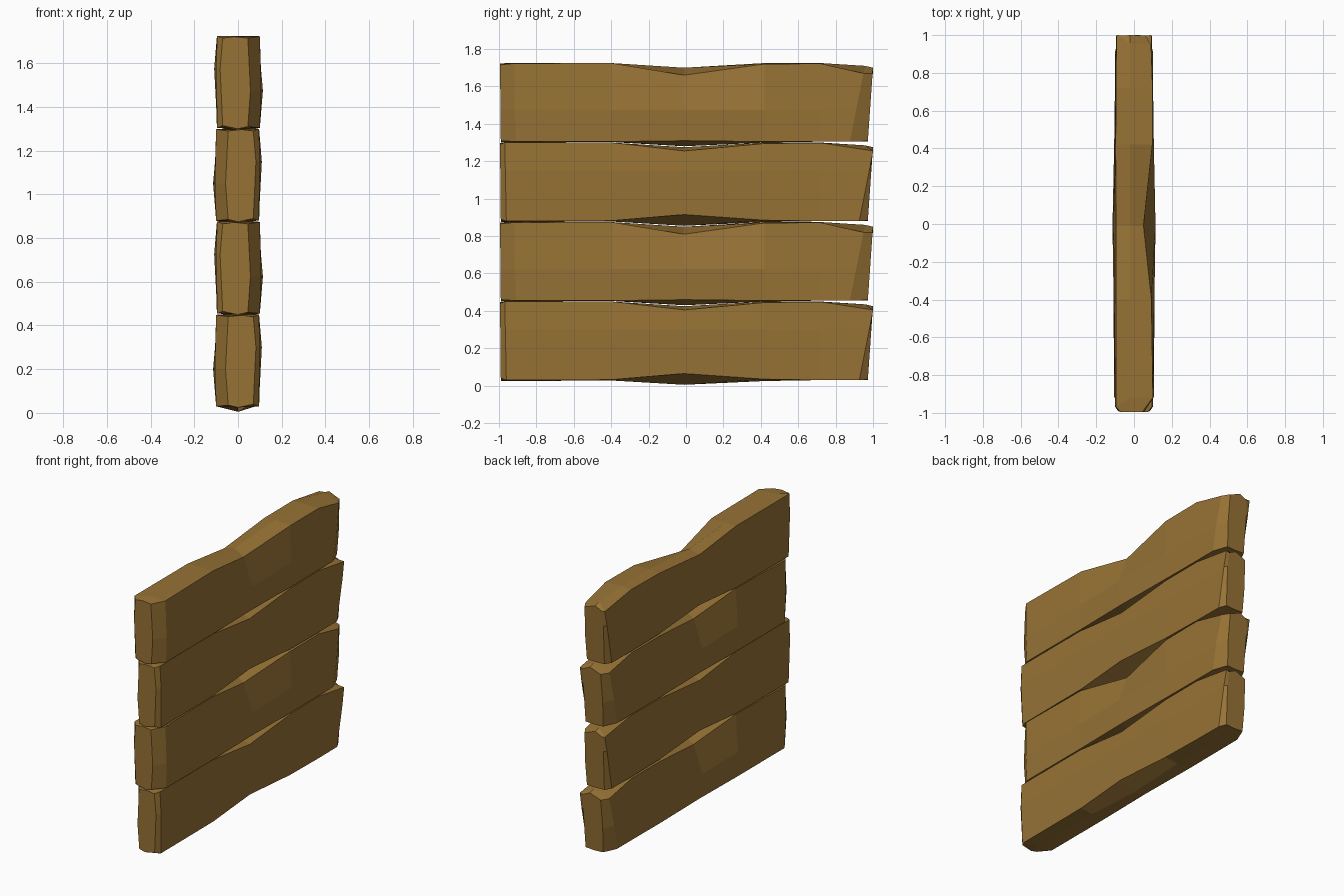
import bpy, bmesh

wood = bpy.data.materials.new("brown wood")
wood.diffuse_color = (0.31, 0.17, 0.036, 1)

# Hewn plank stations along y:
# y at base, y lean with height, y shift of right side, top left x,
# left width, right width, side bulge,
# z of bottom left / middle / right, z of top right / middle / left
STATIONS = [
    (-0.99, -0.01, 0, -0.045, 0.045, 0.07, 0.012, 0.035, 0.025, 0.04, 0.44, 0.447, 0.44),
    (-0.91, -0.02, -0.05, -0.10, 0.10, 0.095, 0.006, 0.03, 0.025, 0.03, 0.45, 0.45, 0.448),
    (-0.40, 0.0, 0, -0.092, 0.10, 0.095, 0.008, 0.03, 0.028, 0.032, 0.45, 0.45, 0.45),
    (-0.01, 0.0, 0, -0.05, 0.10, 0.095, 0.014, 0.035, 0.005, 0.065, 0.405, 0.425, 0.385),
    (0.42, 0.0, 0, -0.097, 0.10, 0.097, 0.005, 0.03, 0.025, 0.035, 0.445, 0.45, 0.445),
    (0.72, 0.0, 0, -0.098, 0.098, 0.095, 0.003, 0.03, 0.03, 0.03, 0.448, 0.45, 0.447),
    (0.87, 0.2, 0.05, -0.09, 0.098, 0.093, 0.003, 0.03, 0.03, 0.03, 0.405, 0.435, 0.395),
    (0.97, 0.07, 0, -0.06, 0.06, 0.07, 0.006, 0.033, 0.03, 0.033, 0.40, 0.425, 0.395),
]
PITCH = 0.425


def plank(name, base, side):
    bm = bmesh.new()
    rings = []
    for y, lean, ry, tlx, wl, wr, bulge, bl, bmid, br, tr, tmid, tl in STATIONS:
        section = [(-wl, bl), (0, bmid), (wr, br), (wr + bulge, 0.3),
                   (wr, tr), (0.02, tmid), (tlx, tl), (-wl - bulge, 0.2)]
        rings.append([bm.verts.new((side * x, y + lean * z + (ry if x > 0.05 else 0), z + base))
                      for x, z in section])
    # long faces between neighbouring sections
    for a, b in zip(rings, rings[1:]):
        for i in range(8):
            j = (i + 1) % 8
            bm.faces.new((a[i], a[j], b[j], b[i]))
    # end cuts
    bm.faces.new(rings[0])
    bm.faces.new(rings[-1])
    bmesh.ops.recalc_face_normals(bm, faces=bm.faces)
    mesh = bpy.data.meshes.new(name)
    bm.to_mesh(mesh)
    bm.free()
    mesh.materials.append(wood)
    obj = bpy.data.objects.new(name, mesh)
    bpy.context.collection.objects.link(obj)


# Four stacked planks, every second one mirrored
for k in range(4):
    plank(f"plank_{k + 1}", k * PITCH, 1 if k % 2 == 0 else -1)
